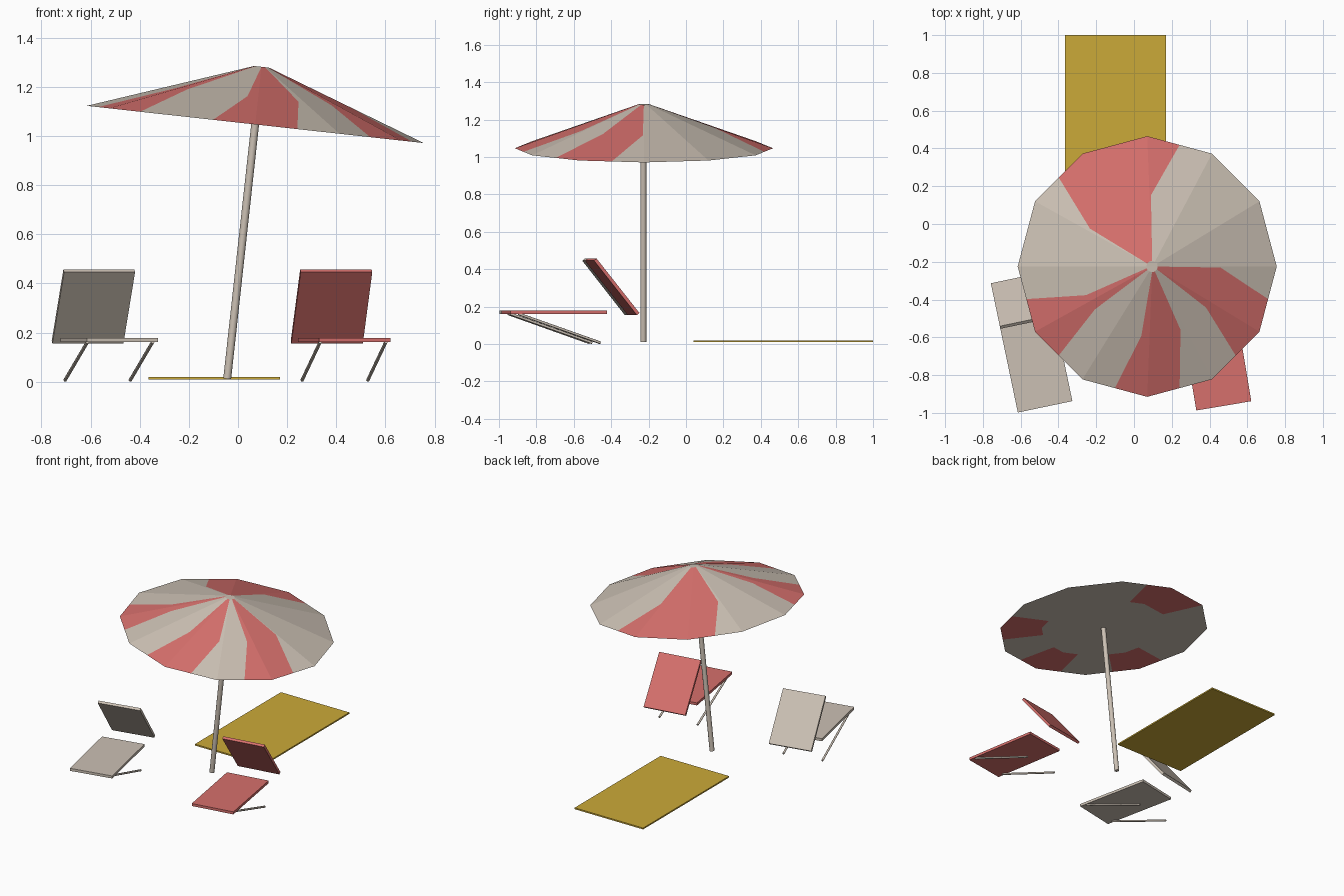
import bpy, bmesh, math
from mathutils import Matrix, Vector

old = bpy.data.objects.get("Cube")
if old:
    bpy.data.objects.remove(old, do_unlink=True)


def material(name, rgb):
    m = bpy.data.materials.new(name)
    m.use_nodes = True
    m.diffuse_color = (*rgb, 1)
    m.node_tree.nodes["Principled BSDF"].inputs["Base Color"].default_value = (*rgb, 1)
    return m


CREAM = material("cream", (0.60, 0.53, 0.455))
RED = material("coral red", (0.67, 0.16, 0.15))
YELLOW = material("mustard yellow", (0.60, 0.40, 0.04))


def finish(name, bm, mats, matrix=Matrix()):
    bmesh.ops.recalc_face_normals(bm, faces=bm.faces)
    mesh = bpy.data.meshes.new(name)
    bm.to_mesh(mesh)
    bm.free()
    for m in mats:
        mesh.materials.append(m)
    ob = bpy.data.objects.new(name, mesh)
    ob.matrix_world = matrix
    bpy.context.collection.objects.link(ob)
    return ob


def box(name, size, center, mat, matrix=Matrix()):
    bm = bmesh.new()
    bmesh.ops.create_cube(bm, size=1)
    bmesh.ops.scale(bm, vec=size, verts=bm.verts)
    bmesh.ops.translate(bm, vec=center, verts=bm.verts)
    return finish(name, bm, [mat], matrix)


def rod(name, a, b, radius, sides, mat, matrix=Matrix()):
    a, b = Vector(a), Vector(b)
    d = b - a
    place = Matrix.Translation((a + b) / 2) @ d.to_track_quat('Z', 'Y').to_matrix().to_4x4()
    bm = bmesh.new()
    bmesh.ops.create_cone(bm, cap_ends=True, segments=sides, radius1=radius,
                          radius2=radius, depth=d.length)
    bmesh.ops.transform(bm, matrix=place, verts=bm.verts)
    return finish(name, bm, [mat], matrix)


# Parasol canopy: twelve flat panels, each split by a curving stripe edge
SIDES, RADIUS, HEIGHT = 12, 0.69, 0.236
AFTER, BEFORE, FULL = {2, 6, 8, 10}, {4, 7, 9, 11}, {3}
SPLIT_MID = {2: .96, 4: .92, 6: .8, 7: .27, 8: .77, 9: .87, 10: .8, 11: .97}
SPLIT_TOP = {2: .98, 4: .98, 6: .6, 7: .2, 8: .97, 9: .98, 10: .98, 11: .98}


def corner(k):
    a = 2 * math.pi * k / SIDES
    return Vector((math.cos(a), math.sin(a), 0))


def ring(bm, r, z, split):
    verts = []
    for k in range(SIDES):
        for f in (0, split.get(k, 0.5)):
            p = corner(k).lerp(corner(k + 1), f) * r * RADIUS
            verts.append(bm.verts.new((p.x, p.y, z)))
    return verts


def striped(i):
    k, second = divmod(i, 2)
    return k in FULL or (k in AFTER and second == 1) or (k in BEFORE and second == 0)


bm = bmesh.new()
top_r, mid_r, under_r = 0.044, 0.55, 0.6
slope = lambda r: HEIGHT * (1 - r) / (1 - top_r)
rim = ring(bm, 1, 0, {})
mid = ring(bm, mid_r, slope(mid_r), SPLIT_MID)
top = ring(bm, top_r, HEIGHT, SPLIT_TOP)
under = ring(bm, under_r, 0, {})
for lower, upper in ((rim, mid), (mid, top), (under, rim)):
    for i in range(2 * SIDES):
        j = (i + 1) % (2 * SIDES)
        face = bm.faces.new((lower[i], lower[j], upper[j], upper[i]))
        short = lower is under and i // 2 == 4
        face.material_index = int(striped(i) and not short)
bm.faces.new(top)
bm.faces.new(under)
canopy_place = Matrix.Translation((0.07, -0.225, 1.047)) @ Matrix.Rotation(math.radians(6.3), 4, 'Y')
finish("parasol_canopy", bm, [CREAM, RED], canopy_place)

# Leaning pole
rod("parasol_pole", (-0.044, -0.228, 0.012), (0.07, -0.228, 1.05), 0.016, 12, CREAM)

# Beach mat
box("beach_mat", (0.535, 0.96, 0.01), (-0.0975, 0.52, 0.015), YELLOW)


# Chairs, built from the front left corner of the seat
def chair(side, x, y, yaw, mat):
    place = Matrix.Translation((x, y, 0)) @ Matrix.Rotation(math.radians(yaw), 4, 'Z')
    width, thick = 0.295, 0.018
    box(side + "_chair_seat", (width, 0.524, thick), (width / 2, 0.262, 0.17), mat, place)
    lean = Matrix.Translation((0, 0.685, 0.155)) @ Matrix.Rotation(math.radians(38.6), 4, 'X')
    box(side + "_chair_back", (width, thick, 0.372), (width / 2, thick / 2, 0.186), mat, place @ lean)
    for label, u in (("inner", 0.012), ("outer", width - 0.012)):
        rod(f"{side}_chair_{label}_leg", (u, 0.045, 0.162), (u, 0.49, 0.007),
            0.007, 8, CREAM, place)


chair("right", -0.615, -0.998, 11.8, CREAM)
chair("left", 0.33, -0.987, 9.5, RED)

# Smooth the round rods only
for ob in bpy.context.collection.objects:
    if ob.name.endswith(("_leg", "_pole")):
        bpy.ops.object.select_all(action='DESELECT')
        ob.select_set(True)
        bpy.context.view_layer.objects.active = ob
        bpy.ops.object.shade_smooth_by_angle(angle=math.radians(50))
